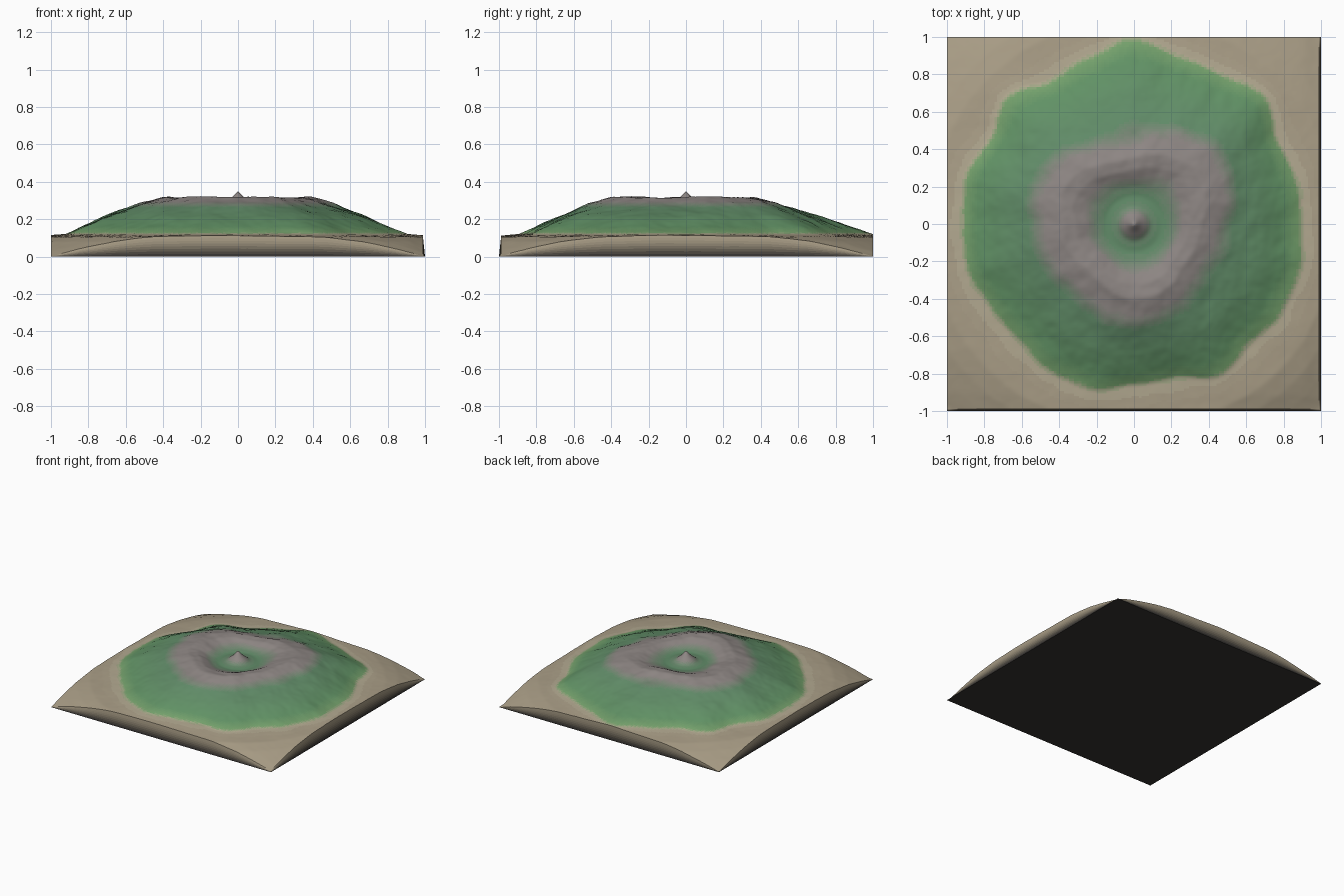
import bpy
import bmesh
import math
from mathutils import Vector, noise

default_cube = bpy.data.objects.get("Cube")
if default_cube:
    bpy.data.objects.remove(default_cube, do_unlink=True)

CELLS = 150
TOP_INSET = 0.012
WALL_ROWS = 8

# Contour radii in hundredths, every 15 degrees counter-clockwise from +x
SHORE = [90, 90, 89, 98, 93, 93, 100, 93, 89, 97, 90, 94,
         92, 93, 89, 88, 91, 92, 86, 85, 94, 90, 93, 93]
ROCK = [47, 52, 56, 58, 54, 51, 47, 46, 48, 53, 55, 55,
        50, 51, 49, 45, 47, 51, 53, 52, 50, 46, 45, 46]

SAND = (0.40, 0.34, 0.24)
PALE_SAND = (0.46, 0.41, 0.29)
LIGHT_GREEN = (0.18, 0.36, 0.15)
GREEN = (0.12, 0.29, 0.13)
DEEP_GREEN = (0.12, 0.26, 0.14)
STONE = (0.27, 0.24, 0.23)
DARK = (0.035, 0.032, 0.03)


def smooth(t):
    t = min(max(t, 0), 1)
    return t * t * (3 - 2 * t)


def mix(a, b, t):
    return tuple(p + (q - p) * t for p, q in zip(a, b))


def around(table, angle):
    """Smoothly interpolate a closed table of radii."""
    pos = (angle / math.tau * len(table)) % len(table)
    i = int(pos)
    a, b = table[i % len(table)], table[(i + 1) % len(table)]
    return (a + (b - a) * smooth(pos - i)) / 100


def ramp(stops, value):
    """Look up a colour or height between sorted (position, tuple) stops."""
    for (p, a), (q, b) in zip(stops, stops[1:]):
        if value <= q:
            return mix(a, b, max(0, (value - p) / (q - p)))
    return stops[-1][1]


def height(x, y):
    r, angle = math.hypot(x, y), math.atan2(y, x)
    rock, shore = around(ROCK, angle), around(SHORE, angle)
    # Central cone, crater floor, rim, slope, beach and falling corners
    profile = [(0, (0.35,)), (0.04, (0.307,)), (0.09, (0.268,)),
               (0.15, (0.26,)), (0.2, (0.27,)), (0.62 * rock, (0.31,)),
               (0.76 * rock, (0.315,)), (rock, (0.282,)),
               (0.5 * (rock + shore), (0.21,)), (shore, (0.12,)),
               (1.1, (0.105,)), (1.2, (0.08,)), (1.3, (0.045,)),
               (1.41, (0.003,))]
    z = ramp(profile, r)[0]
    bumps = noise.fractal(Vector((x, y, 0.5)) * 5, 0.9, 2.1, 4)
    strength = 0.009 * smooth((r - 0.1) / 0.2)
    strength *= 1 - 0.75 * smooth((r - shore + 0.12) / 0.15)
    return max(0.003, z + bumps * strength)


def make_material(name, colour):
    mat = bpy.data.materials.new(name)
    mat.use_nodes = True
    mat.diffuse_color = (*colour, 1)
    shader = mat.node_tree.nodes["Principled BSDF"]
    shader.inputs["Base Color"].default_value = (*colour, 1)
    shader.inputs["Roughness"].default_value = 0.9
    return mat


def make_object(name, bm, materials):
    mesh = bpy.data.meshes.new(name)
    bm.to_mesh(mesh)
    bm.free()
    for mat in materials:
        mesh.materials.append(mat)
    obj = bpy.data.objects.new(name, mesh)
    bpy.context.collection.objects.link(obj)
    return obj


# Island surface: a displaced grid coloured in height bands
bands = [(0.1, SAND), (0.113, SAND), (0.119, PALE_SAND), (0.128, LIGHT_GREEN),
         (0.16, GREEN), (0.262, DEEP_GREEN), (0.295, STONE), (0.3, STONE)]
LOW, HIGH, STEPS = 0.1, 0.3, 50
land_mats = []
for i in range(STEPS):
    level = LOW + (HIGH - LOW) * (i + 0.5) / STEPS
    land_mats.append(make_material(f"land_band_{i}", ramp(bands, level)))

bm = bmesh.new()
bmesh.ops.create_grid(bm, x_segments=CELLS, y_segments=CELLS, size=1)
for v in bm.verts:
    # The top edge sits slightly inside the base on the front and left
    v.co.z = height(v.co.x, v.co.y)
    v.co.x -= TOP_INSET * smooth((v.co.x - 0.9) / 0.1)
    v.co.y += TOP_INSET * smooth((-v.co.y - 0.9) / 0.1)
for f in bm.faces:
    f.smooth = True
    level = (f.calc_center_median().z - LOW) / (HIGH - LOW)
    f.material_index = min(max(int(level * STEPS), 0), STEPS - 1)
make_object("island_surface", bm, land_mats)

# Skirt: walls fading from dark earth at the ground to sand at the rim
skirt_mats = [make_material(f"skirt_band_{i}",
                            mix(DARK, SAND, smooth((i + 0.5) / WALL_ROWS)))
              for i in range(WALL_ROWS)]
bm = bmesh.new()
corners = [(-1, -1), (1, -1), (1, 1), (-1, 1)]
for a, b in zip(corners, corners[1:] + corners[:1]):
    columns = []
    for i in range(CELLS + 1):
        x, y = mix(a, b, i / CELLS)
        top = Vector((x - TOP_INSET * smooth((x - 0.9) / 0.1),
                      y + TOP_INSET * smooth((-y - 0.9) / 0.1),
                      height(x, y)))
        foot = Vector((x, y, 0))
        columns.append([bm.verts.new(foot.lerp(top, k / WALL_ROWS))
                        for k in range(WALL_ROWS + 1)])
    for left, right in zip(columns, columns[1:]):
        for k in range(WALL_ROWS):
            f = bm.faces.new((left[k], right[k], right[k + 1], left[k + 1]))
            f.material_index = k
            f.smooth = True
make_object("island_skirt", bm, skirt_mats)

# Flat underside
bm = bmesh.new()
bm.faces.new([bm.verts.new((x, y, 0)) for x, y in reversed(corners)])
make_object("underside", bm, [make_material("dark_earth", DARK)])
